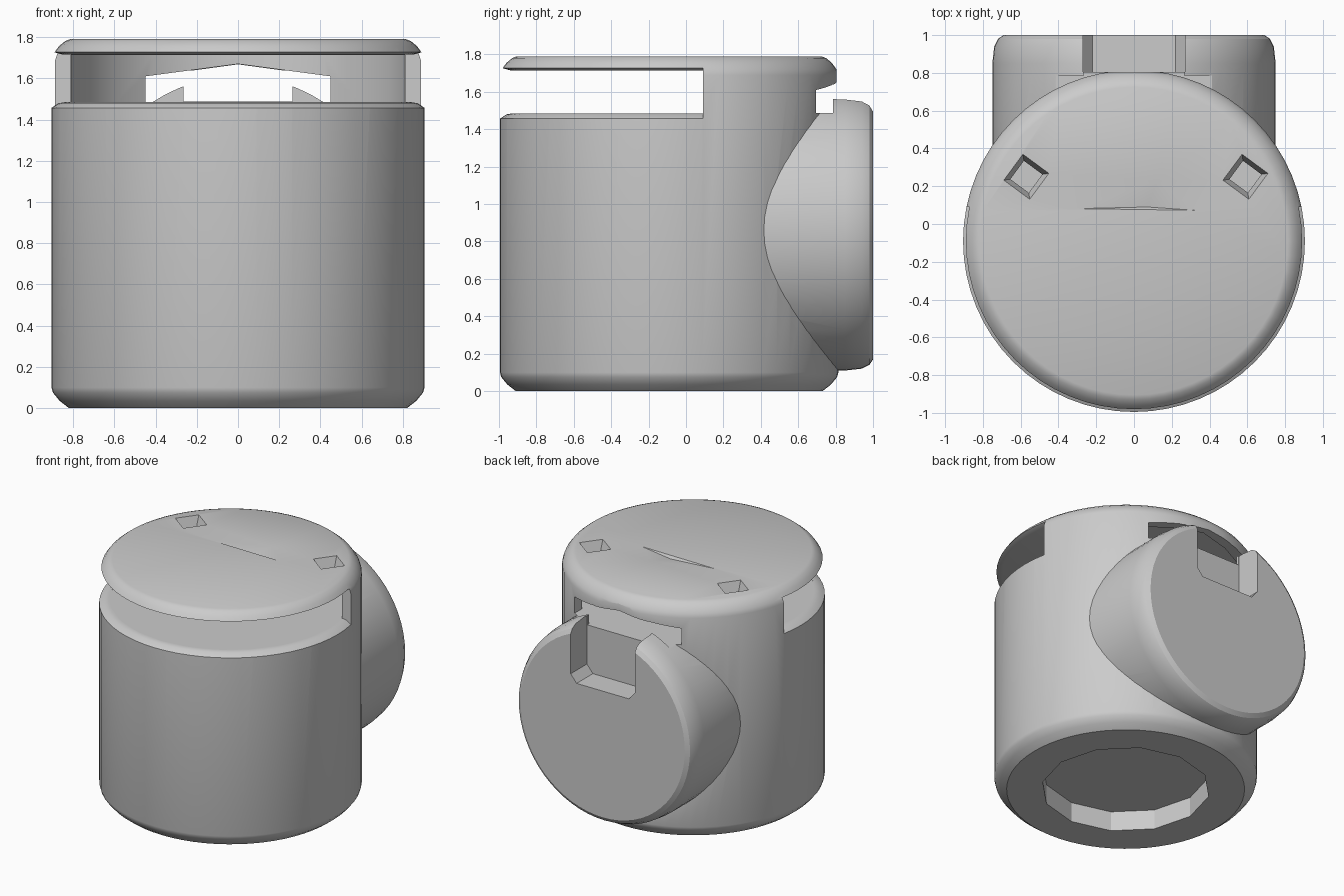
import bpy, bmesh, math
from mathutils import Matrix, Vector

if "Cube" in bpy.data.objects:
    bpy.data.objects.remove(bpy.data.objects["Cube"])

CY = -0.09          # centre line of the drum in y
grey = bpy.data.materials.new("light grey")
grey.diffuse_color = (0.6, 0.6, 0.6, 1)
grey.use_nodes = True
grey.node_tree.nodes["Principled BSDF"].inputs["Base Color"].default_value = grey.diffuse_color


def finish(name, bm):
    bmesh.ops.recalc_face_normals(bm, faces=bm.faces)
    me = bpy.data.meshes.new(name)
    bm.to_mesh(me)
    bm.free()
    me.materials.append(grey)
    ob = bpy.data.objects.new(name, me)
    bpy.context.collection.objects.link(ob)
    return ob


def lathe(profile, n, matrix):
    """Closed solid of revolution from (radius, height) points."""
    bm = bmesh.new()
    rings = [[bm.verts.new((r * math.cos(2 * math.pi * i / n),
                            r * math.sin(2 * math.pi * i / n), z))
              for i in range(n)] for r, z in profile]
    for a, b in zip(rings, rings[1:]):
        for i in range(n):
            j = (i + 1) % n
            bm.faces.new((a[i], a[j], b[j], b[i]))
    bm.faces.new(rings[0][::-1])
    bm.faces.new(rings[-1])
    bm.transform(matrix)
    return bm


def prism(outline, y0, y1):
    """Extrude an (x, z) outline along y."""
    bm = bmesh.new()
    a = [bm.verts.new((x, y0, z)) for x, z in outline]
    b = [bm.verts.new((x, y1, z)) for x, z in outline]
    bm.faces.new(a)
    bm.faces.new(b[::-1])
    for i in range(len(a)):
        j = (i + 1) % len(a)
        bm.faces.new((a[i], b[i], b[j], a[j]))
    return bm


def combine(target, tool, operation):
    m = target.modifiers.new("combine", 'BOOLEAN')
    m.object, m.operation, m.solver = tool, operation, 'EXACT'
    bpy.ops.object.select_all(action='DESELECT')
    bpy.context.view_layer.objects.active = target
    target.select_set(True)
    bpy.ops.object.modifier_apply(modifier=m.name)
    bpy.data.objects.remove(tool)


centre = Matrix.Translation((0, CY, 0))

# Drum with bevelled rims
drum = finish("drum_housing", lathe(
    [(0.82, 0), (0.865, 0.035), (0.898, 0.075), (0.905, 0.1), (0.905, 1.69),
     (0.895, 1.72), (0.87, 1.755), (0.84, 1.78), (0.815, 1.79)], 64, centre))

# Round rear disc, lying along y
rear = Matrix.Translation((0, 0, 0.86)) @ Matrix.Rotation(-math.pi / 2, 4, 'X')
disc = finish("rear_disc", lathe(
    [(0.75, 0.2), (0.75, 0.85), (0.74, 0.94), (0.72, 0.98), (0.69, 1.0)], 64, rear))
combine(drum, disc, 'UNION')

# Notch in the top of the rear disc, with a chamfered floor
notch = finish("notch_cutter", prism(
    [(-0.27, 1.75), (-0.27, 1.19), (-0.22, 1.13), (0.22, 1.13), (0.27, 1.19), (0.27, 1.75)],
    0.805, 1.2))
# Keep the top lid whole where the notch meets it
combine(drum, notch, 'DIFFERENCE')

# Open front slot with softened lips, ending just behind the middle
bm = lathe([(0.84, 1.485), (0.87, 1.48), (0.96, 1.42), (0.96, 1.755),
            (0.885, 1.725), (0.85, 1.715)], 64, centre)
cut = bmesh.ops.bisect_plane(bm, geom=bm.verts[:] + bm.edges[:] + bm.faces[:],
                             plane_co=(0, 0.09, 0), plane_no=(0, 1, 0), clear_outer=True)
edges = [e for e in cut["geom_cut"] if isinstance(e, bmesh.types.BMEdge)]
bmesh.ops.holes_fill(bm, edges=edges, sides=0)
combine(drum, finish("slot_cutter", bm), 'DIFFERENCE')

# Chamber behind the slot
chamber = finish("chamber_cutter", lathe([(0.835, 1.484), (0.835, 1.714)], 24, centre))
combine(drum, chamber, 'DIFFERENCE')

# Peaked rear window
window = finish("window_cutter", prism(
    [(-0.45, 1.486), (0.45, 1.486), (0.45, 1.61), (0, 1.67), (-0.45, 1.61)], 0.5, 0.785))
combine(drum, window, 'DIFFERENCE')
gap = finish("window_gap_cutter", prism(
    [(-0.265, 1.488), (0.265, 1.488), (0.265, 1.632), (0, 1.668), (-0.265, 1.632)], 0.7, 0.9))
combine(drum, gap, 'DIFFERENCE')

# Twelve-sided recess underneath
recess = finish("base_recess_cutter", lathe([(0.58, -0.1), (0.58, 0.15)], 12, centre))
combine(drum, recess, 'DIFFERENCE')

# Two tapered diamond holes in the lid
for x in (-0.57, 0.59):
    hole = finish("lid_hole_cutter", lathe(
        [(0.07, 1.68), (0.125, 1.80)], 4,
        Matrix.Translation((x, 0.25, 0)) @ Matrix.Rotation(0.15, 4, 'Z')))
    combine(drum, hole, 'DIFFERENCE')

# Shallow dent in the lid
bm = bmesh.new()
for p in ((-0.36, 0.08, 1.793), (0.36, 0.07, 1.793), (0.13, 0.25, 1.793), (0.07, 0.09, 1.77)):
    bm.verts.new(p)
bmesh.ops.convex_hull(bm, input=bm.verts[:])
combine(drum, finish("lid_dent_cutter", bm), 'DIFFERENCE')

# Smooth curved walls, crisp cut edges
bpy.ops.object.select_all(action='DESELECT')
drum.select_set(True)
bpy.context.view_layer.objects.active = drum
bpy.ops.object.shade_smooth_by_angle(angle=math.radians(28))
